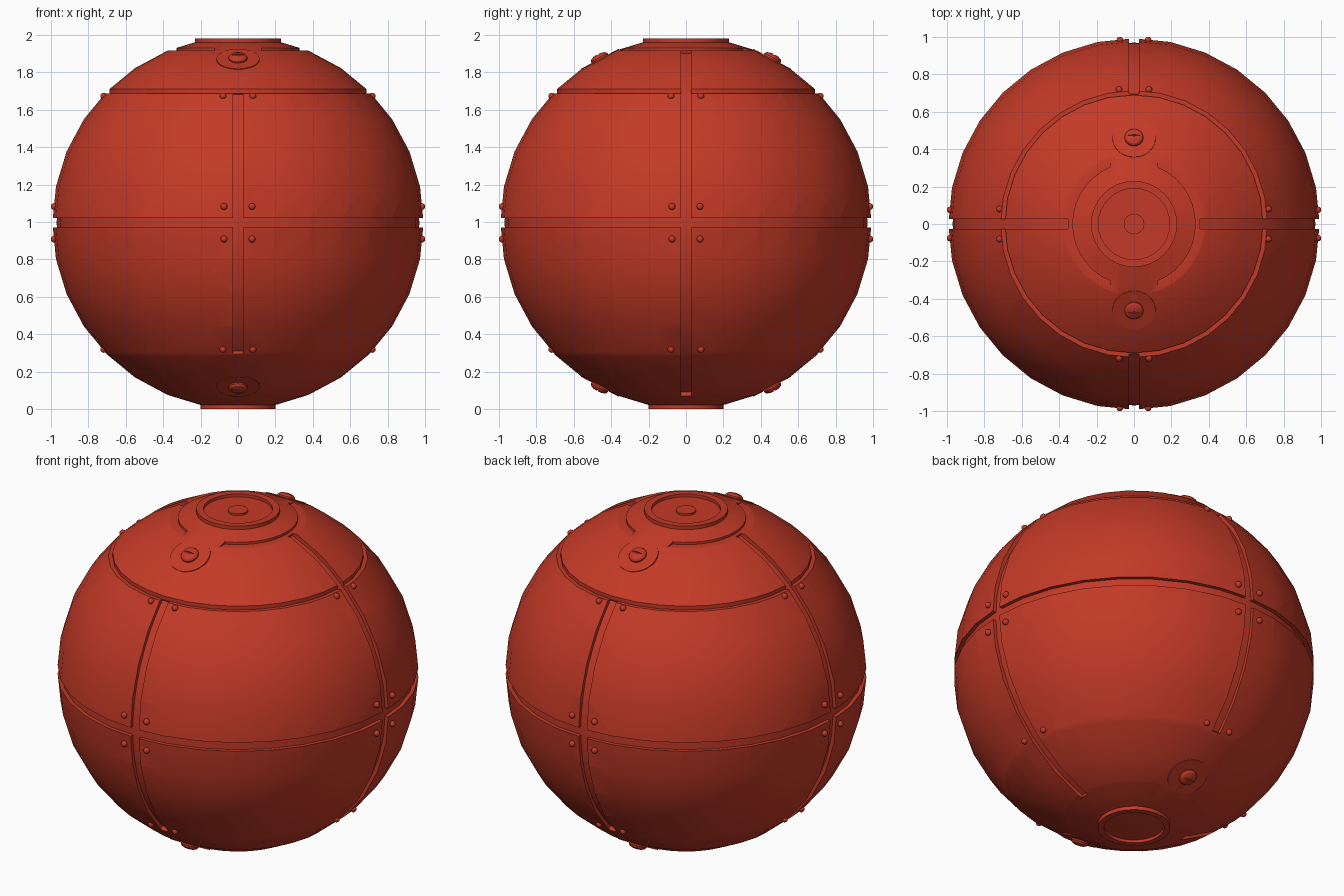
import bpy, bmesh
from math import sin, cos, acos, asin, pi, radians, sqrt
from mathutils import Matrix, Vector

cube = bpy.data.objects.get("Cube")
if cube:
    bpy.data.objects.remove(cube, do_unlink=True)

R = 0.995                                   # outer shell radius
FLOOR = 0.97                                # groove floor radius
CENTRE = Matrix.Translation((0, 0, 0.996))

red = bpy.data.materials.new("brick red")
red.use_nodes = True
red.diffuse_color = (0.55, 0.042, 0.02, 1)
red.node_tree.nodes["Principled BSDF"].inputs["Base Color"].default_value = red.diffuse_color


def make(name, bm, matrix=Matrix()):
    bmesh.ops.recalc_face_normals(bm, faces=bm.faces)
    bm.transform(CENTRE @ matrix)
    mesh = bpy.data.meshes.new(name)
    bm.to_mesh(mesh)
    bm.free()
    mesh.materials.append(red)
    ob = bpy.data.objects.new(name, mesh)
    bpy.context.collection.objects.link(ob)
    return ob


def lathe(profile, half_angle=lambda r: pi, steps=32):
    """Sweep a closed (radius, z) outline about z, each point through its own arc."""
    bm = bmesh.new()
    full = half_angle(1) == pi
    rings = []
    for i in range(steps if full else steps + 1):
        t = 2 * i / steps - 1
        rings.append([bm.verts.new((r * cos(t * half_angle(r)), r * sin(t * half_angle(r)), z))
                      for r, z in profile])
    n = len(profile)
    for i in range(steps):
        a, b = rings[i], rings[(i + 1) % len(rings)]
        for j in range(n):
            k = (j + 1) % n
            bm.faces.new((a[j], a[k], b[k], b[j]))
    if not full:
        bm.faces.new(rings[0])
        bm.faces.new(rings[-1])
    bmesh.ops.remove_doubles(bm, verts=bm.verts, dist=1e-5)
    return bm


def box_profile(r0, r1, z0, z1):
    return [(r0, z0), (r1, z0), (r1, z1), (r0, z1)]


def carve(ob, cutters):
    """Subtract the cutters, bake the result and remove them."""
    for c in cutters:
        mod = ob.modifiers.new("cut", 'BOOLEAN')
        mod.operation, mod.solver, mod.object = 'DIFFERENCE', 'EXACT', c
    bpy.context.view_layer.update()
    baked = bpy.data.meshes.new_from_object(ob.evaluated_get(bpy.context.evaluated_depsgraph_get()))
    ob.modifiers.clear()
    ob.data = baked
    for c in cutters:
        bpy.data.objects.remove(c, do_unlink=True)


# Shell with panel grooves
bm = bmesh.new()
bmesh.ops.create_uvsphere(bm, u_segments=32, v_segments=16, radius=R)
shell = make("panelled_shell", bm)

cutters = [make("equator_cut", lathe(box_profile(FLOOR, 1.1, -0.026, 0.026)))]
for i in range(4):                          # meridian grooves, longer on the two sides
    reach = radians(69 if i % 2 == 0 else 44.9)
    turn = Matrix.Rotation(i * pi / 2, 4, 'Z') @ Matrix.Rotation(pi / 2, 4, 'X')
    cutters.append(make("meridian_cut", lathe(box_profile(FLOOR, 1.1, -0.027, 0.027),
                                              lambda r: reach, 16), turn))
for s in (1, -1):
    flip = Matrix.Scale(s, 4, (0, 0, 1))
    cutters.append(make("cap_cut", lathe(box_profile(0.69, 0.9, 0.692, 0.8)), flip))
    for side in (0, pi):                    # arc slots, square-ended beside the screws
        cutters.append(make("arc_cut", lathe(box_profile(0.33, 0.5, 0.92, 1.1),
                                             lambda r: acos(0.125 / r), 14),
                            flip @ Matrix.Rotation(side, 4, 'Z')))
    hole = 0.21 if s > 0 else 0.182
    cutters.append(make("pole_cut", lathe(box_profile(0, hole, 0.955, 1.1)), flip))
carve(shell, cutters)


# Recessed hatch with a raised rim and hub at each pole
def hatch(name, s, rim, lip, hub, top):
    outline = [(0, 0.94), (rim, 0.94), (rim, top), (lip, top), (lip, top - 0.018),
               (hub, top - 0.018), (hub, top - 0.006), (0, top - 0.006)]
    make(name, lathe(outline), Matrix.Scale(s, 4, (0, 0, 1)))


hatch("top_hatch", 1, 0.23, 0.19, 0.055, 0.986)
hatch("bottom_hatch", -1, 0.2, 0.165, 0.046, 0.996)

# Slotted screws on flat seats, front and back of both caps
for sz, level in ((1, "top"), (-1, "bottom")):
    for sy, face in ((-1, "front"), (1, "back")):
        tilt = asin(0.465)
        out = Vector((0, sy * sin(tilt), sz * cos(tilt)))
        side = Vector((1, 0, 0))
        frame = Matrix((side, out.cross(side), out)).transposed().to_4x4()
        make(f"{level}_{face}_screw_seat", lathe(box_profile(0, 0.115, 0.96, 0.99)), frame)
        dome = [(0, 0.97), (0.05, 0.97), (0.05, 0.998), (0.043, 1.008),
                (0.026, 1.015), (0, 1.018)]
        screw = make(f"{level}_{face}_screw", lathe(dome, steps=20), frame)
        bm = bmesh.new()
        bmesh.ops.create_cube(bm, size=1, matrix=Matrix.Translation((0, 0, 1.02))
                              @ Matrix.Diagonal((0.064, 0.01, 0.02, 1)))
        carve(screw, [make("slot_cut", bm, frame)])

# Small rivets at every panel corner
bm = bmesh.new()
for i in range(4):
    turn = Matrix.Rotation(i * pi / 2, 4, 'Z')
    for sx in (1, -1):
        for x, z in ((0.08, 0.677), (0.075, 0.087), (0.075, -0.087), (0.08, -0.677)):
            spot = Vector((sx * x, -sqrt(0.99 ** 2 - x * x - z * z), z))
            bmesh.ops.create_uvsphere(bm, u_segments=12, v_segments=8, radius=0.018,
                                      matrix=turn @ Matrix.Translation(spot))
make("panel_rivets", bm)

# Smooth curved faces, keep groove edges crisp
for ob in bpy.context.collection.objects:
    if ob.type == 'MESH':
        ob.select_set(True)
        bpy.context.view_layer.objects.active = ob
bpy.ops.object.shade_smooth_by_angle(angle=radians(30))
